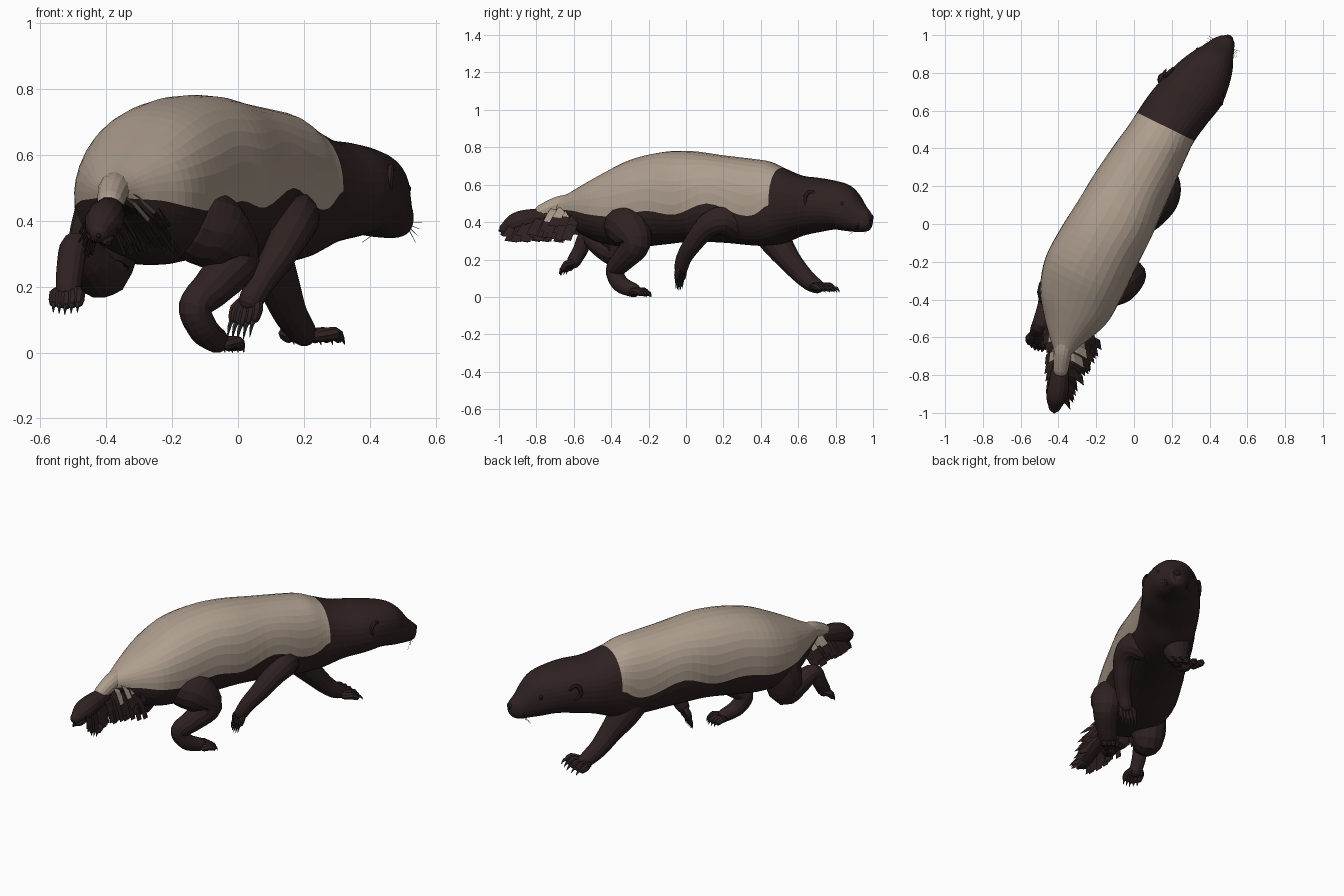
import bpy, bmesh, math, random
from mathutils import Vector as V

if "Cube" in bpy.data.objects:
    bpy.data.objects.remove(bpy.data.objects["Cube"])

random.seed(4)
HEAD = V((0.443, 0.896, 0)).normalized()      # walking direction
SIDE = V((HEAD.y, -HEAD.x, 0))                # animal's right


def material(name, rgb):
    m = bpy.data.materials.new(name)
    m.diffuse_color = (*rgb, 1)
    m.use_nodes = True
    m.node_tree.nodes["Principled BSDF"].inputs["Base Color"].default_value = m.diffuse_color
    return m


PALE = material("pale mantle fur", (0.42, 0.34, 0.27))
DARK = material("dark brown fur", (0.028, 0.016, 0.015))
BLACK = material("black eyes and nose", (0.012, 0.009, 0.009))
CLAW = material("grey claws", (0.03, 0.028, 0.032))


def finish(name, bm, mats, smooth=False):
    bmesh.ops.recalc_face_normals(bm, faces=bm.faces)
    me = bpy.data.meshes.new(name)
    bm.to_mesh(me)
    bm.free()
    for m in mats:
        me.materials.append(m)
    for p in me.polygons:
        p.use_smooth = smooth
    ob = bpy.data.objects.new(name, me)
    bpy.context.collection.objects.link(ob)
    return ob


def spline(pts, steps):
    """Catmull-Rom through tuples of any length."""
    out = []
    for i in range(len(pts) - 1):
        p0, p1, p2, p3 = (pts[max(i - 1, 0)], pts[i], pts[i + 1], pts[min(i + 2, len(pts) - 1)])
        for s in range(steps):
            t = s / steps
            out.append([b + 0.5 * t * (c - a + t * (2 * a - 5 * b + 4 * c - d + t * (3 * (b - c) + d - a)))
                        for a, b, c, d in zip(p0, p1, p2, p3)])
    return out + [list(pts[-1])]


def skin(bm, rings, mat=lambda i, j: 0):
    rows = [[bm.verts.new(p) for p in r] for r in rings]
    n = len(rows[0])
    for i in range(len(rows) - 1):
        for j in range(n):
            k = (j + 1) % n
            f = bm.faces.new((rows[i][j], rows[i][k], rows[i + 1][k], rows[i + 1][j]))
            f.material_index = mat(i, j)
    bm.faces.new(rows[0]).material_index = mat(0, n - 1)
    bm.faces.new(rows[-1]).material_index = mat(len(rows) - 2, n - 1)


def tube(bm, pts, steps=5, n=14, flat=1.0, mat=0):
    """Rounded tube through (x, y, z, radius) points."""
    path = spline(pts, steps) if steps > 1 else [list(p) for p in pts]
    P = [V(p[:3]) for p in path]
    R = [p[3] for p in path]
    d0, d1 = (P[0] - P[1]).normalized(), (P[-1] - P[-2]).normalized()
    ends = ((0.5, 0.85), (0.82, 0.55), (0.96, 0.2))
    a = [(P[0] + d0 * R[0] * o, R[0] * s) for o, s in reversed(ends)]
    b = [(P[-1] + d1 * R[-1] * o, R[-1] * s) for o, s in ends]
    seq = a + list(zip(P, R)) + b
    rings = []
    for i, (p, r) in enumerate(seq):
        d = (seq[min(i + 1, len(seq) - 1)][0] - seq[max(i - 1, 0)][0]).normalized()
        u = (SIDE - d * SIDE.dot(d)).normalized()
        w = d.cross(u)
        rings.append([p + u * (r * flat * math.cos(t)) + w * (r * math.sin(t))
                      for t in (2 * math.pi * k / n for k in range(n))])
    skin(bm, rings, lambda i, j: mat)


# Body and head: x, y, top, bottom, half width, height of colour border
stations = [
    (-.388, -.70, .52, .44, .035, .47), (-.375, -.62, .555, .40, .085, .465), (-.352, -.54, .60, .33, .14, .46),
    (-.318, -.43, .66, .285, .20, .44), (-.265, -.28, .735, .265, .228, .43),
    (-.185, -.12, .775, .28, .225, .46), (-.10, .03, .78, .295, .217, .44),
    (-.012, .20, .757, .29, .203, .50), (.078, .36, .738, .275, .185, .44),
    (.125, .44, .725, .275, .175, .44), (.168, .515, .69, .285, .17, .49),
    (.235, .61, .65, .325, .172, .48), (.308, .70, .638, .345, .17, .49),
    (.368, .79, .622, .36, .148, .48), (.415, .86, .60, .352, .118, .47),
    (.446, .908, .558, .348, .088, .45), (.472, .95, .492, .348, .064, .42),
    (.492, .975, .462, .356, .045, .41), (.504, .99, .44, .38, .022, .41)]
NECK, STEPS, UP, LOW = 10, 4, 18, 18
rings = []
path = spline(stations, STEPS)
for x, y, top, bot, hw, zb in path:
    zc, hh, e = (top + bot) / 2, (top - bot) / 2, 0.88
    v = max(-.9, min(.9, (zb - zc) / hh))
    a = math.copysign(math.asin(abs(v) ** (1 / e)), v)
    ang = [a + (math.pi - 2 * a) * k / UP for k in range(UP)]
    ang += [math.pi - a + (math.pi + 2 * a) * k / LOW for k in range(LOW)]
    c = V((x, y, zc))
    rings.append([c + SIDE * (hw * math.copysign(abs(math.cos(t)) ** e, math.cos(t)))
                  + V((0, 0, hh * math.copysign(abs(math.sin(t)) ** e, math.sin(t)))) for t in ang])
bm = bmesh.new()
skin(bm, rings, lambda i, j: 0 if j < UP and i < NECK * STEPS else 1)
finish("body_and_head", bm, [PALE, DARK])


# Legs with paws: path, then toe start, toe direction, toe spread, toe radius
def leg(name, pts, toe, aim, spread, r, claw, flat=1.0):
    bm = bmesh.new()
    tube(bm, pts, flat=flat)
    aim, toe = V(aim).normalized(), V(toe)
    for k in (-2, -1, 0, 1, 2):
        s = toe + SIDE * (k * spread * .5)
        m = s + aim * (.045 - .006 * abs(k)) + SIDE * (k * spread * .35) + V((0, 0, .008))
        t = m + aim * .02 - V((0, 0, .01))
        tube(bm, [(*s, r), (*m, r), (*t, r * .8)], 2, 8)
        c = t + aim * claw * .6 + V((0, 0, .004))
        e = t + aim * claw - V((0, 0, .016))
        tube(bm, [(*t, r * .5), (*c, r * .38), (*e, r * .08)], 2, 6, mat=1)
    finish(name, bm, [DARK, CLAW])


leg("hind_right_leg", [(-.14, -.33, .395, .115), (-.07, -.30, .36, .115), (-.015, -.27, .28, .08),
    (-.075, -.335, .20, .062), (-.13, -.38, .14, .05), (-.105, -.35, .07, .046), (-.065, -.28, .036, .038)],
    (-.055, -.275, .026), (.42, .9, -.08), .026, .02, .025)
leg("hind_left_leg", [(-.38, -.36, .405, .12), (-.405, -.36, .33, .11), (-.415, -.37, .25, .088),
    (-.45, -.45, .275, .066), (-.495, -.53, .32, .045), (-.51, -.565, .25, .041), (-.515, -.60, .19, .038)],
    (-.515, -.595, .185), (-.1, -.72, -.5), .024, .02, .025)
leg("front_right_leg", [(.12, .27, .40, .10), (.17, .19, .41, .08), (.165, .11, .375, .064),
    (.12, .04, .29, .052), (.07, -.008, .215, .043), (.04, -.025, .16, .038)],
    (.038, -.025, .155), (-.3, -.1, -.75), .022, .018, .045)
leg("front_left_leg", [(.05, .42, .40, .10), (.08, .48, .30, .085), (.125, .55, .20, .064),
    (.155, .615, .125, .053), (.185, .665, .078, .046), (.20, .70, .058, .04)],
    (.205, .70, .052), (.4, .8, -.08), .05, .021, .04)

# Tail: pale root and dark tip
bm = bmesh.new()
tube(bm, [(-.37, -.60, .50, .052), (-.378, -.68, .49, .048), (-.388, -.77, .455, .04)])
tube(bm, [(-.388, -.75, .43, .045), (-.40, -.86, .41, .056), (-.412, -.92, .388, .054),
          (-.42, -.965, .365, .034)], mat=1)
finish("tail", bm, [PALE, DARK])

# Tail fur: overlapping flat tufts hanging off both sides
bm = bmesh.new()
TAILSIDE = V((.985, -.17, 0))
for sgn, reach in ((1, .19), (-1, .125)):
    for k in range(30):
        t = k / 29
        base = V((-.355 - .055 * t, -.53 - .36 * t, .485 - .075 * t))
        out = reach * (1 - .62 * t) * random.uniform(.72, 1.05)
        drop = (.185 - .075 * t) * random.uniform(.7, 1.05)
        half = V((.12 * sgn, random.uniform(-1, -.7), .12)).normalized() * .027
        pale = k % 4 == 0 and t < .45
        rows = []
        for s in (0, .35, .7, 1):
            p = base + TAILSIDE * (sgn * out * s ** .8) + V((0, -.055 * s, -drop * s ** 1.3 + .035 * pale))
            rows.append([bm.verts.new(p + half), bm.verts.new(p - half)])
        for i in range(3):
            f = bm.faces.new((rows[i][0], rows[i][1], rows[i + 1][1], rows[i + 1][0]))
            f.material_index = 0 if pale and i < 2 else 1
for x, y, z in [(-.42, -.94, .37), (-.40, -.93, .35), (-.435, -.92, .36)]:
    tube(bm, [(x, y, z, .025), (x, y - .03, z - .01, .02), (x - .003, y - .055, z - .015, .008)], 2, 6, mat=1)
finish("tail_fur", bm, [PALE, DARK])


# Face parts, mirrored about the head axis
def blob(bm, c, size):
    made = bmesh.ops.create_uvsphere(bm, u_segments=12, v_segments=8, radius=1)["verts"]
    for v in made:
        q = v.co.copy()
        v.co = V(c) + SIDE * (q.x * size[0]) + HEAD * (q.y * size[1]) + V((0, 0, q.z * size[2]))


def head_point(x, y, z, side):
    return V((x, y, z)) + SIDE * side


ears, eyes, whisk = bmesh.new(), bmesh.new(), bmesh.new()
for s in (-1, 1):
    # ear rim as a small curved ridge
    rim = [head_point(.33, .745, .52, s * .154) + HEAD * (.03 * math.cos(a) - .01) - SIDE * (s * .01 * math.cos(a))
           + V((0, 0, .042 * math.sin(a))) for a in (math.radians(d) for d in range(30, 271, 40))]
    tube(ears, [(*p, .013 - .0015 * abs(i - 3)) for i, p in enumerate(rim)], 3, 8)
    blob(eyes, head_point(.425, .878, .497, s * .1), (.010, .012, .012))
    for k in range(4):
        p = head_point(.475, .95, .395 - .008 * k, s * .05)
        q = p + SIDE * (s * .04) + HEAD * (.005 - .015 * k) + V((0, 0, -.012 * k))
        tube(whisk, [(*p, .0012), (*q, .0007)], 1, 4)
finish("ears", ears, [DARK])
finish("eyes", eyes, [BLACK], True)
finish("whiskers", whisk, [DARK])

bm = bmesh.new()
blob(bm, (.502, .984, .425), (.025, .017, .02))
finish("nose", bm, [BLACK], True)
